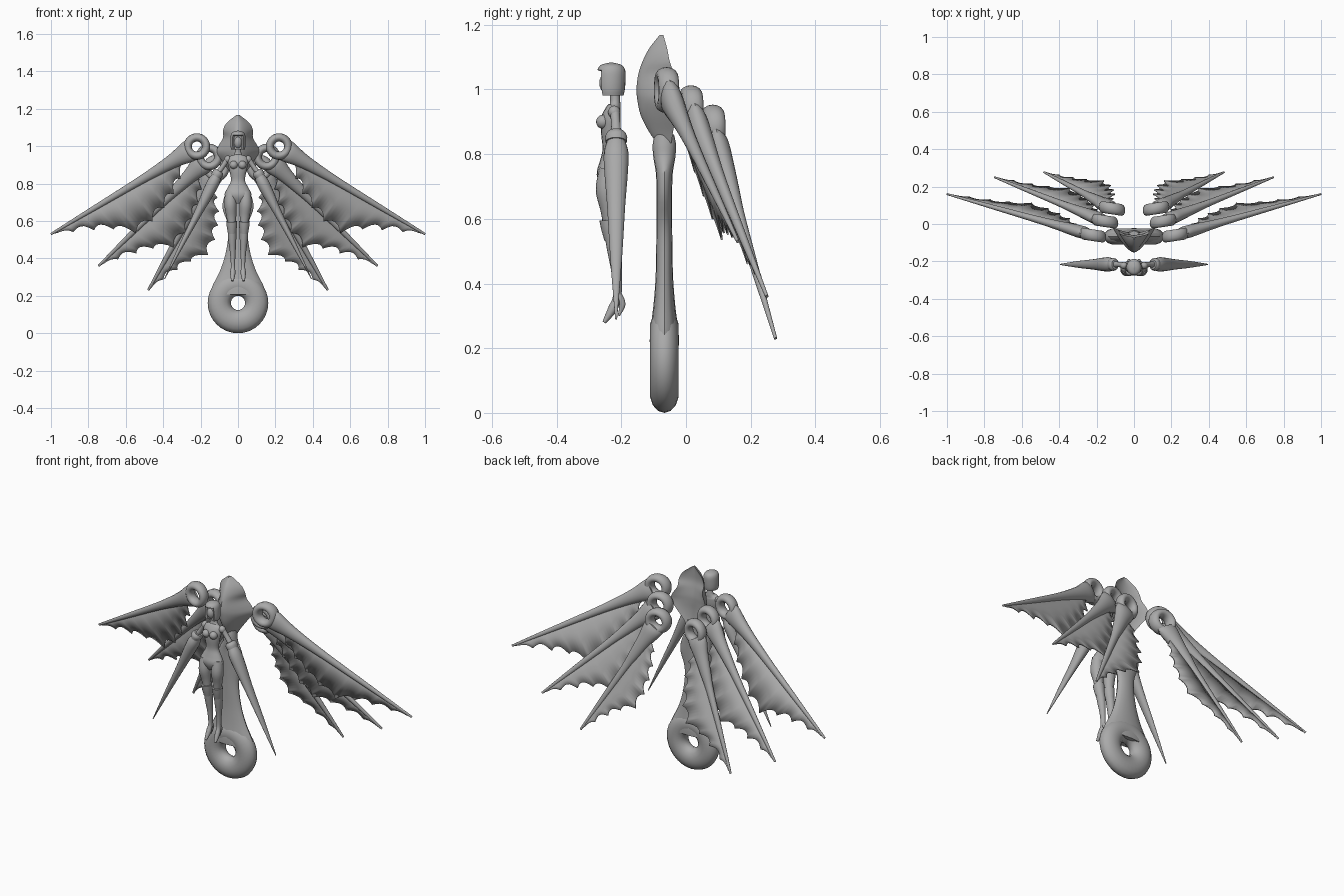
import bpy, bmesh, math
from mathutils import Vector

if "Cube" in bpy.data.objects:
    bpy.data.objects.remove(bpy.data.objects["Cube"])

metal = bpy.data.materials.new("grey_metal")
metal.diffuse_color = (0.4, 0.4, 0.4, 1)
metal.use_nodes = True
metal.node_tree.nodes["Principled BSDF"].inputs["Base Color"].default_value = metal.diffuse_color


def finish(name, bm, mirror=False, thick=0):
    bmesh.ops.recalc_face_normals(bm, faces=bm.faces)
    for f in bm.faces:
        f.smooth = True
    me = bpy.data.meshes.new(name)
    bm.to_mesh(me)
    bm.free()
    me.set_sharp_from_angle(angle=math.radians(40))
    me.materials.append(metal)
    ob = bpy.data.objects.new(name, me)
    bpy.context.collection.objects.link(ob)
    if thick:
        m = ob.modifiers.new("thickness", 'SOLIDIFY')
        m.thickness, m.offset = thick, 0
    if mirror:
        ob.modifiers.new("mirror", 'MIRROR').use_clip = False
    return ob


def spline(pts, steps=4):
    """Smooth a list of tuples with a Catmull-Rom curve."""
    p = [pts[0]] + list(pts) + [pts[-1]]
    out = []
    for i in range(1, len(p) - 2):
        for k in range(steps):
            t = k / steps
            out.append([0.5 * (2 * b + (c - a) * t + (2 * a - 5 * b + 4 * c - d) * t * t
                               + (3 * b - a - 3 * c + d) * t ** 3)
                        for a, b, c, d in zip(p[i - 1], p[i], p[i + 1], p[i + 2])])
    return out + [list(pts[-1])]


def skin(name, rings, mirror=False):
    """Join rings of points into a closed body."""
    bm = bmesh.new()
    rs = [[bm.verts.new(v) for v in r] for r in rings]
    n = len(rs[0])
    for a, b in zip(rs, rs[1:]):
        for i in range(n):
            bm.faces.new((a[i], a[(i + 1) % n], b[(i + 1) % n], b[i]))
    bm.faces.new(rs[0])
    bm.faces.new(rs[-1])
    return finish(name, bm, mirror)


def tube(name, pts, mirror=False, n=16, steps=4):
    """Elliptical sweep; each point is x, y, z, half width, half depth."""
    s = spline(pts, steps)
    rings = []
    for i, p in enumerate(s):
        t = (Vector(s[min(i + 1, len(s) - 1)][:3]) - Vector(s[max(i - 1, 0)][:3])).normalized()
        a = Vector((0, 1, 0)).cross(t).normalized()
        b = t.cross(a)
        w, d = max(p[3], .001), max(p[4], .001)
        rings.append([Vector(p[:3]) + a * w * math.cos(q) + b * d * math.sin(q)
                      for q in (2 * math.pi * k / n for k in range(n))])
    return skin(name, rings, mirror)


def ball(name, c, r, mirror=False):
    bm = bmesh.new()
    bmesh.ops.create_uvsphere(bm, u_segments=16, v_segments=10, radius=1)
    for v in bm.verts:
        v.co = Vector([c[i] + v.co[i] * r[i] for i in range(3)])
    return finish(name, bm, mirror)


def ring(name, c, major, minor, depth, slope=0, mirror=False, n=32, m=14):
    """Round eye in the x-z plane, leaning back by slope along x."""
    bm = bmesh.new()
    vs = []
    for i in range(n):
        a = 2 * math.pi * i / n
        row = []
        for j in range(m):
            b = 2 * math.pi * j / m
            r = major + minor * math.cos(b)
            x = r * math.cos(a)
            row.append(bm.verts.new((c[0] + x, c[1] + depth * math.sin(b) + slope * x,
                                     c[2] + r * math.sin(a))))
        vs.append(row)
    for i in range(n):
        for j in range(m):
            bm.faces.new((vs[i][j], vs[(i + 1) % n][j],
                          vs[(i + 1) % n][(j + 1) % m], vs[i][(j + 1) % m]))
    return finish(name, bm, mirror)


# Central handle with its eye at the bottom
Y = -0.067
ring("handle_eye", (0, Y, .162), .1, .062, .045)
tube("handle", [(0, Y, z, w, d) for z, w, d in (
    (.208, .145, .045), (.25, .138, .044), (.33, .098, .034), (.42, .068, .027),
    (.52, .052, .025), (.59, .056, .024), (.67, .083, .024), (.74, .07, .026),
    (.79, .042, .034), (.83, .035, .036), (.86, .03, .03))])

# Keeled hood above the handle, hollow at the back
hood = spline([  # z, half width, keel y, rear y
    (.835, .03, -.09, -.045), (.87, .05, -.115, -.04), (.92, .085, -.14, -.03),
    (.965, .112, -.15, -.022), (1.0, .105, -.153, -.022), (1.045, .08, -.148, -.035),
    (1.085, .08, -.135, -.05), (1.125, .06, -.115, -.058), (1.168, .006, -.082, -.07)])
rings = []
for z, w, yf, yb in hood:
    r = [(w * u, yb + (yf - yb) * (1 - abs(u) ** 1.6), z) for u in
         [k / 8 - 1 for k in range(17)]]
    r += [(w * u, yb + (yf - yb) * .3 * (1 - u * u), z) for u in (.85, .5, 0, -.5, -.85)]
    rings.append(r)
skin("hood", rings)

# Three pairs of wings: an eye, a tapering spar and a scalloped membrane
wings = {"outer": ((.22, -.06, .998), (1, .16, .53)),
         "middle": ((.155, .015, .942), (.745, .25, .36)),
         "inner": ((.118, .083, .882), (.48, .277, .23))}
cusps = [(.98, .008), (.88, .055), (.77, .108), (.67, .16), (.57, .245), (.45, .235),
         (.35, .205), (.26, .165), (.18, .11), (.1, .05)]
for label, (root, tip) in wings.items():
    root, tip = Vector(root), Vector(tip)
    axis = tip - root
    L = axis.length
    flat = Vector((axis.x, 0, axis.z)).normalized()
    down = Vector((flat.z, .2, -flat.x))
    ring(label + "_wing_eye", root, .049, .022, .032, .15, True)
    tube(label + "_wing_spar", [(*(root + axis * (u / L)), w, d) for u, w, d in (
        (.036, .06, .026), (.07, .056, .034), (.14, .041, .031), (.24, .03, .024),
        (.42 * L, .021, .018), (.7 * L, .014, .012), (L, .006, .005))], True)
    if down.z > 0:
        down = Vector((-down.x, .2, -down.z))
    bm = bmesh.new()
    cols = []
    for i, (p, q) in enumerate(zip(cusps, cusps[1:])):
        for k in range(7 if i == len(cusps) - 2 else 6):
            t = k / 6
            u = p[0] + (q[0] - p[0]) * t
            v = p[1] + (q[1] - p[1]) * t
            v -= min(.035, v * .4) * 4 * t * (1 - t)
            base = root + axis * u
            cols.append([bm.verts.new(base + down * (v * L * s)) for s in (0, .5, 1)])
    for a, b in zip(cols, cols[1:]):
        for j in range(2):
            bm.faces.new((a[j], a[j + 1], b[j + 1], b[j]))
    finish(label + "_wing_membrane", bm, True, .006)

# Figure: torso with neck, chest
tube("torso", [(0, y, z, w, d) for z, w, y, d in (
    (.695, .02, -.238, .02), (.735, .07, -.24, .036), (.77, .06, -.236, .032),
    (.815, .038, -.233, .025), (.87, .046, -.235, .028), (.91, .054, -.232, .03),
    (.94, .05, -.224, .023), (.957, .02, -.219, .016), (1.01, .015, -.222, .015))])
ball("chest", (.023, -.256, .9), (.022, .022, .022), True)

# Head: bobbed hair open at the front, face inside
hair = spline([(.982, .036, .038), (1.0, .04, .042), (1.03, .041, .044),
               (1.06, .038, .043), (1.076, .027, .031), (1.083, .004, .005)])
rings = []
for z, w, d in hair:
    r = []
    for k in range(24):
        a = 2 * math.pi * k / 24
        x, y = w * math.cos(a), d * math.sin(a)
        if z < 1.055 and math.sin(a) < -.8:
            y *= .55
        r.append((x, -.231 + y, z))
    rings.append(r)
skin("hair", rings)
ball("face", (0, -.238, 1.02), (.024, .03, .036))

# Legs with knee guards and pointed feet
tube("leg", [(.038, -.24, .755, .03, .028), (.04, -.245, .69, .033, .034),
             (.036, -.239, .63, .027, .026), (.032, -.234, .58, .022, .022),
             (.031, -.222, .51, .022, .023), (.028, -.214, .43, .015, .016),
             (.027, -.213, .36, .011, .013), (.028, -.228, .32, .014, .014),
             (.03, -.253, .28, .007, .006)], True)
tube("knee_guard", [(.032, -.228, .535, .022, .024), (.033, -.234, .57, .027, .028),
                    (.034, -.238, .598, .029, .03)], True)
tube("heel", [(.027, -.21, .365, .01, .012), (.027, -.197, .335, .009, .01),
              (.027, -.208, .3, .003, .003)], True)

# Arms ending in long blades
ball("shoulder", (.054, -.222, .93), (.02, .019, .02), True)
tube("upper_arm", [(.053, -.221, .935, .016, .016), (.08, -.217, .895, .013, .014),
                   (.115, -.216, .845, .015, .018)], True)
tube("arm_cuff", [(.1, -.216, .868, .022, .025), (.108, -.216, .855, .03, .034),
                  (.118, -.216, .838, .028, .033)], True)
tube("arm_blade", [(.112, -.216, .845, .024, .026), (.132, -.216, .805, .033, .038),
                   (.165, -.216, .74, .03, .036), (.215, -.216, .64, .021, .028),
                   (.3, -.216, .475, .012, .018), (.393, -.216, .29, .002, .003)], True)
